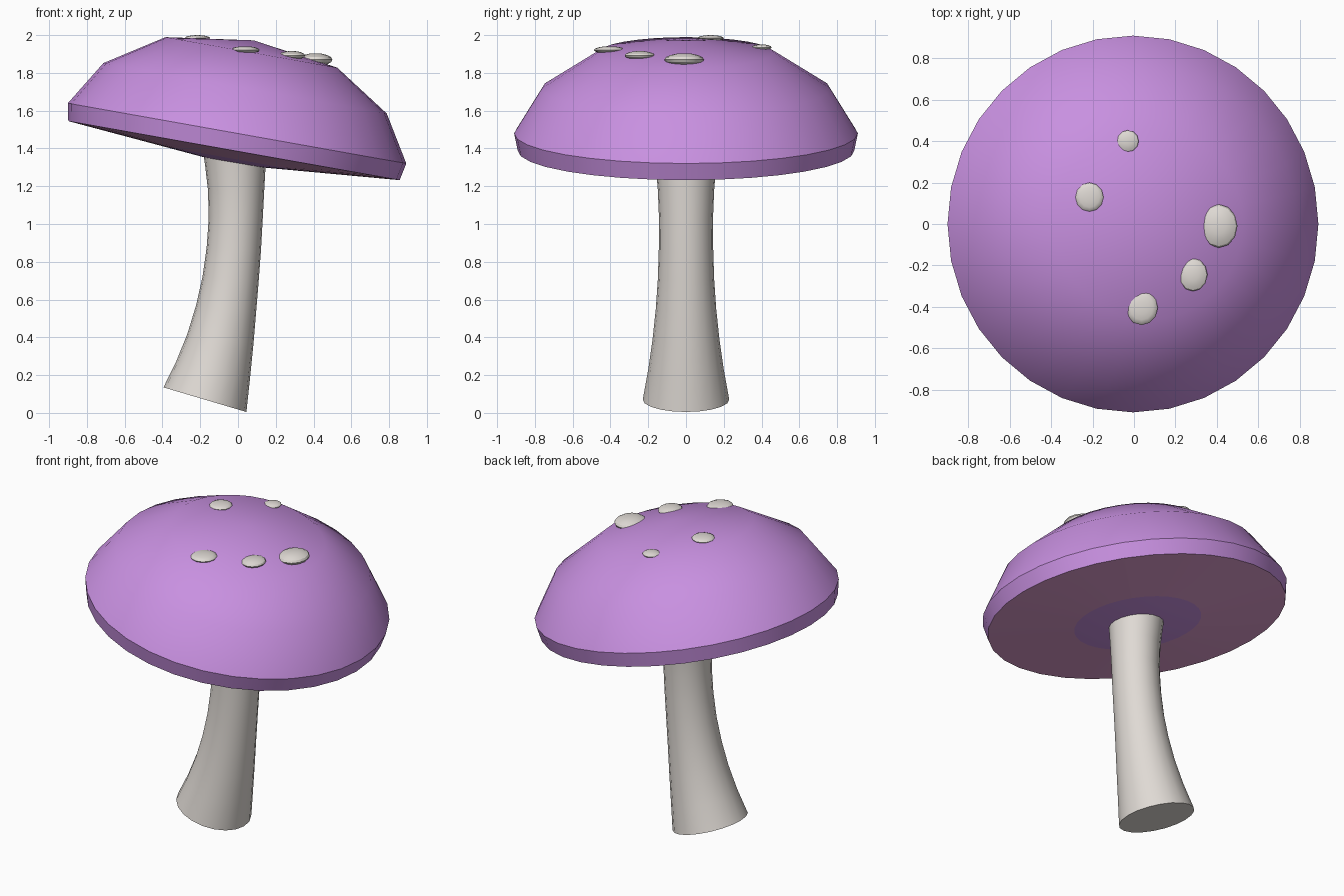
import bpy
import bmesh
from math import radians, sin, cos, tau
from mathutils import Matrix, Vector

if "Cube" in bpy.data.objects:
    bpy.data.objects.remove(bpy.data.objects["Cube"], do_unlink=True)


def make_material(name, rgb):
    mat = bpy.data.materials.new(name)
    mat.use_nodes = True
    mat.diffuse_color = (*rgb, 1)
    mat.node_tree.nodes["Principled BSDF"].inputs["Base Color"].default_value = (*rgb, 1)
    return mat


purple = make_material("cap purple", (0.58, 0.28, 0.75))
pink = make_material("underside mauve", (0.73, 0.34, 0.62))
cream = make_material("stem cream", (0.74, 0.70, 0.66))


def finish(bm, name, materials):
    bmesh.ops.recalc_face_normals(bm, faces=bm.faces)
    mesh = bpy.data.meshes.new(name)
    bm.to_mesh(mesh)
    bm.free()
    for mat in materials:
        mesh.materials.append(mat)
    obj = bpy.data.objects.new(name, mesh)
    bpy.context.collection.objects.link(obj)
    bpy.ops.object.select_all(action="DESELECT")
    bpy.context.view_layer.objects.active = obj
    obj.select_set(True)
    bpy.ops.object.shade_smooth_by_angle(angle=radians(32))
    return obj


def loft(name, rings, sides, materials, bands=None):
    """Skin circles given as (x, z, radius, tilt in degrees); bands sets a material per strip."""
    bm = bmesh.new()
    loops = []
    for x, z, r, tilt in rings:
        turn = Matrix.Rotation(radians(tilt), 3, "Y")
        loops.append([bm.verts.new(Vector((x, 0, z)) + turn @ Vector(
            (r * cos(tau * i / sides), r * sin(tau * i / sides), 0))) for i in range(sides)])
    for k, (low, high) in enumerate(zip(loops, loops[1:])):
        for i in range(sides):
            j = (i + 1) % sides
            face = bm.faces.new((low[i], low[j], high[j], high[i]))
            face.material_index = bands[k] if bands else 0
    # Close open ends; rings of no radius collapse to a pole
    for loop, ring in ((loops[0], rings[0]), (loops[-1], rings[-1])):
        if ring[2] > 0.01:
            bm.faces.new(loop)
    bmesh.ops.remove_doubles(bm, verts=bm.verts, dist=0.0005)
    return finish(bm, name, materials)


# Cap: lathe profile (radius, height along the leaning axis), underside to crown
TILT = 10.1
profile = [(0, -0.168), (0.38, -0.136), (0.891, -0.093), (0.91, 0),
           (0.762, 0.242), (0.462, 0.435), (0, 0.5)]
lean = radians(TILT)
cap_rings = [(-0.005 + h * sin(lean), 1.48 + h * cos(lean), r, TILT) for r, h in profile]
loft("mushroom_cap", cap_rings, 32, [purple, pink], [0, 1, 0, 0, 0, 0])

# Stem: curved and flared at the foot
stem_rings = [(-0.175, 0.07, 0.229, 16.5), (-0.131, 0.23, 0.200, 13),
              (-0.093, 0.39, 0.177, 10), (-0.063, 0.55, 0.160, 7.5),
              (-0.039, 0.71, 0.149, 5), (-0.022, 0.87, 0.144, 3),
              (-0.012, 1.03, 0.143, 1), (-0.010, 1.18, 0.149, 0),
              (-0.014, 1.32, 0.161, -1), (-0.020, 1.42, 0.170, -2)]
loft("stem", stem_rings, 20, [cream])

# Spots: flattened balls on the crown (centre, half sizes)
spots = [((0.41, -0.01, 1.87), (0.09, 0.105, 0.034)),
         ((0.285, -0.245, 1.892), (0.07, 0.08, 0.024)),
         ((0.037, -0.405, 1.921), (0.078, 0.083, 0.02)),
         ((-0.215, 0.13, 1.984), (0.068, 0.07, 0.016)),
         ((-0.03, 0.4, 1.935), (0.053, 0.053, 0.016))]
for n, (centre, size) in enumerate(spots, 1):
    bm = bmesh.new()
    bmesh.ops.create_uvsphere(bm, u_segments=12, v_segments=8, radius=1,
                              matrix=Matrix.LocRotScale(Vector(centre), None, Vector(size)))
    finish(bm, f"cap_spot_{n}", [cream])
